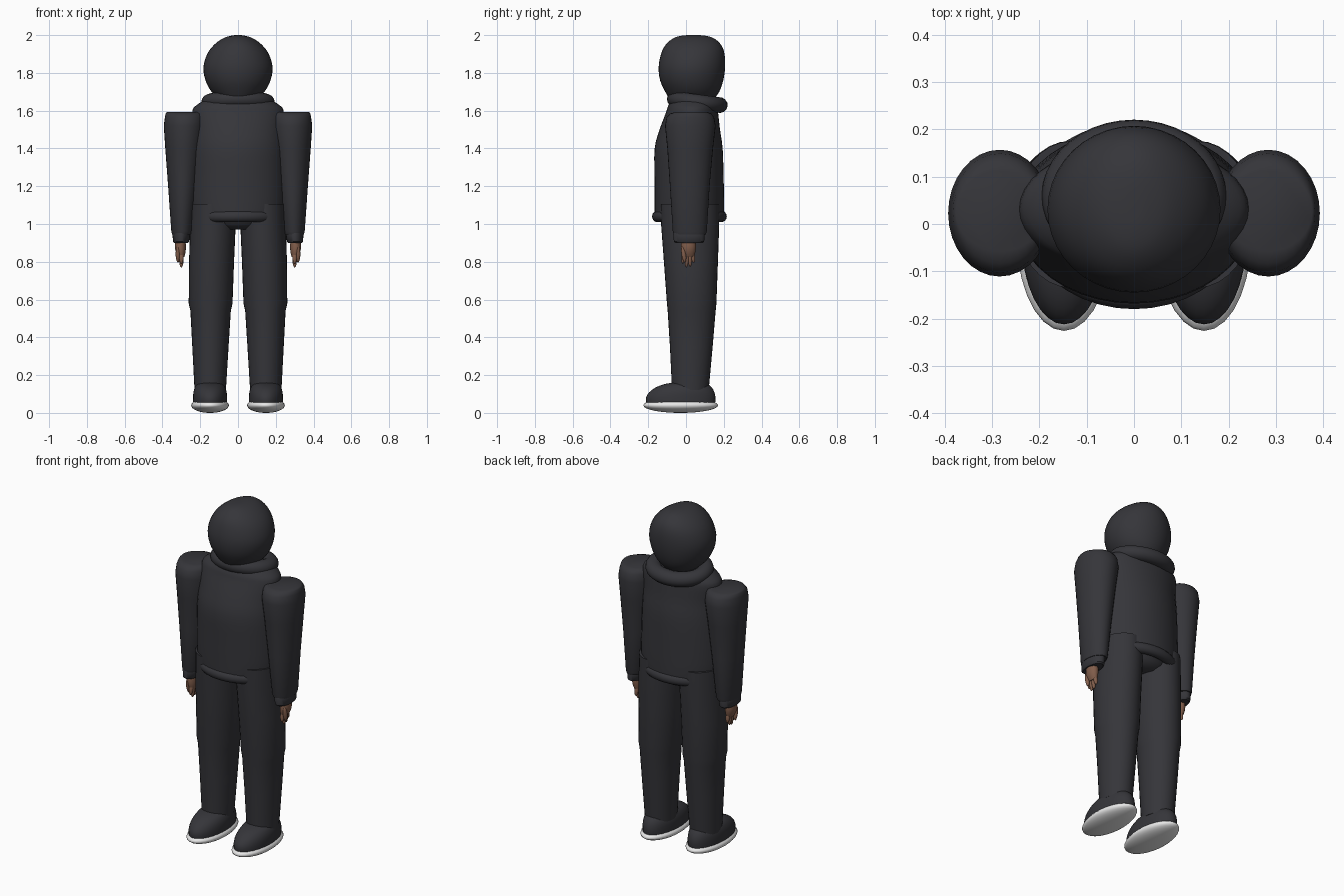
import bpy, bmesh, math
from mathutils import Vector, Matrix

cube = bpy.data.objects.get("Cube")
if cube:
    bpy.data.objects.remove(cube, do_unlink=True)


def material(name, rgb):
    m = bpy.data.materials.new(name)
    m.use_nodes = True
    m.diffuse_color = (*rgb, 1)
    bsdf = m.node_tree.nodes["Principled BSDF"]
    bsdf.inputs["Base Color"].default_value = (*rgb, 1)
    bsdf.inputs["Roughness"].default_value = 0.8
    return m


CLOTH = material("charcoal cloth", (0.036, 0.036, 0.042))
SKIN = material("brown skin", (0.22, 0.11, 0.07))
WHITE = material("white rubber", (0.8, 0.8, 0.8))


def finish(name, bm, mat, angle=40):
    bmesh.ops.recalc_face_normals(bm, faces=bm.faces)
    mesh = bpy.data.meshes.new(name)
    bm.to_mesh(mesh)
    bm.free()
    mesh.materials.append(mat)
    obj = bpy.data.objects.new(name, mesh)
    bpy.context.collection.objects.link(obj)
    bpy.ops.object.select_all(action='DESELECT')
    obj.select_set(True)
    bpy.context.view_layer.objects.active = obj
    bpy.ops.object.shade_smooth_by_angle(angle=math.radians(angle))
    return obj


def smooth_rows(rows, steps):
    """Catmull-Rom interpolation between section rows."""
    out = []
    for i in range(len(rows) - 1):
        p = [rows[max(i - 1, 0)], rows[i], rows[i + 1], rows[min(i + 2, len(rows) - 1)]]
        for s in range(steps):
            t = s / steps
            out.append([0.5 * (2 * b + (c - a) * t + (2 * a - 5 * b + 4 * c - d) * t * t
                               + (3 * b - a - 3 * c + d) * t ** 3) for a, b, c, d in zip(*p)])
    return out + [rows[-1]]


def loft(name, rows, mat, steps=1, n=32, angle=40):
    """Skin oval sections given as (z, centre x, centre y, radius x, radius y)."""
    bm = bmesh.new()
    rings = []
    for z, cx, cy, rx, ry in smooth_rows(rows, steps):
        rings.append([bm.verts.new((cx + rx * math.cos(math.tau * k / n),
                                    cy + ry * math.sin(math.tau * k / n), z)) for k in range(n)])
    for a, b in zip(rings, rings[1:]):
        for k in range(n):
            bm.faces.new((a[k], a[k - 1], b[k - 1], b[k]))
    bm.faces.new(rings[0])
    bm.faces.new(rings[-1])
    return finish(name, bm, mat, angle)


def ring(name, centre, rx, ry, tube_r, tube_z, mat, tilt=0.0, n=40, m=14):
    """Oval padded ring, tilted about the x axis."""
    bm = bmesh.new()
    rows = []
    for i in range(n):
        a = math.tau * i / n
        row = []
        for j in range(m):
            b = math.tau * j / m
            w = tube_r * math.cos(b)
            row.append(bm.verts.new(((rx + w) * math.cos(a), (ry + w) * math.sin(a),
                                     tube_z * math.sin(b))))
        rows.append(row)
    for i in range(n):
        for j in range(m):
            bm.faces.new((rows[i - 1][j - 1], rows[i][j - 1], rows[i][j], rows[i - 1][j]))
    bm.transform(Matrix.Translation(centre) @ Matrix.Rotation(tilt, 4, 'X'))
    return finish(name, bm, mat)


def ellipsoid(name, centre, radii, mat, tilt=0.0):
    bm = bmesh.new()
    bmesh.ops.create_uvsphere(bm, u_segments=28, v_segments=16, radius=1)
    bm.transform(Matrix.Translation(centre) @ Matrix.Rotation(tilt, 4, 'X')
                 @ Matrix.Diagonal((*radii, 1)))
    return finish(name, bm, mat, 60)


# Head, fully covered by a smooth hood
loft("hooded_head", [
    (1.65, 0, 0.03, 0.09, 0.11), (1.70, 0, 0.033, 0.14, 0.143), (1.76, 0, 0.03, 0.172, 0.167),
    (1.83, 0, 0.031, 0.183, 0.176), (1.90, 0, 0.036, 0.163, 0.168), (1.95, 0, 0.039, 0.125, 0.146),
    (1.985, 0, 0.04, 0.075, 0.104), (1.998, 0, 0.04, 0.03, 0.055), (2.0, 0, 0.04, 0.004, 0.006),
], CLOTH, steps=3, n=40, angle=70)

# Rolled hood collar, lower at the back
ring("hood_collar", (0, 0.06, 1.645), 0.15, 0.117, 0.045, 0.042, CLOTH, tilt=-0.13)

# Jacket body and padded hem
loft("jacket_body", [
    (1.03, 0, 0.018, 0.235, 0.183), (1.1, 0, 0.018, 0.25, 0.184), (1.25, 0, 0.016, 0.25, 0.183),
    (1.4, 0, 0.014, 0.246, 0.18), (1.5, 0, 0.02, 0.24, 0.16), (1.59, 0, 0.032, 0.243, 0.138),
    (1.625, 0, 0.035, 0.225, 0.13), (1.66, 0, 0.04, 0.17, 0.115),
], CLOTH, steps=3, n=40)
ring("jacket_hem", (0, 0.018, 1.04), 0.21, 0.17, 0.028, 0.03, CLOTH)
loft("pelvis", [(0.97, 0, 0.02, 0.1, 0.1), (1.0, 0, 0.02, 0.17, 0.14),
                (1.06, 0, 0.02, 0.2, 0.16)], CLOTH)

for side, s in (("left", 1), ("right", -1)):
    # Trouser leg with a slight break at the knee
    loft(side + "_trouser_leg", [
        (0.12, s * 0.147, 0.023, 0.083, 0.097), (0.35, s * 0.146, 0.028, 0.096, 0.113),
        (0.54, s * 0.145, 0.03, 0.107, 0.127), (0.58, s * 0.145, 0.03, 0.116, 0.131),
        (0.8, s * 0.14, 0.026, 0.119, 0.143), (1.0, s * 0.133, 0.022, 0.121, 0.154),
        (1.105, s * 0.133, 0.02, 0.119, 0.155),
    ], CLOTH)

    # Sleeve with flat-topped shoulder
    loft(side + "_sleeve", [
        (0.945, s * 0.297, 0.02, 0.052, 0.085), (0.96, s * 0.296, 0.02, 0.057, 0.09),
        (1.2, s * 0.291, 0.02, 0.079, 0.105), (1.4, s * 0.287, 0.022, 0.098, 0.121),
        (1.52, s * 0.284, 0.023, 0.109, 0.134), (1.565, s * 0.283, 0.023, 0.104, 0.126),
        (1.585, s * 0.283, 0.025, 0.1, 0.108), (1.592, s * 0.283, 0.027, 0.094, 0.085),
    ], CLOTH, angle=60)
    loft(side + "_cuff", [
        (0.9, s * 0.302, 0.016, 0.037, 0.072), (0.907, s * 0.302, 0.016, 0.043, 0.08),
        (0.95, s * 0.3, 0.016, 0.046, 0.084), (0.962, s * 0.3, 0.016, 0.04, 0.078),
    ], CLOTH)

    # Hand: palm, four fingers and a thumb
    loft(side + "_palm", [
        (0.825, s * 0.3, 0.012, 0.016, 0.03), (0.85, s * 0.303, 0.012, 0.025, 0.037),
        (0.88, s * 0.305, 0.013, 0.029, 0.04), (0.92, s * 0.305, 0.014, 0.027, 0.036),
    ], SKIN, steps=3, n=20)
    for i in range(4):
        length = (0.036, 0.046, 0.044, 0.034)[i]
        ellipsoid(f"{side}_finger_{i + 1}", (s * 0.3, -0.012 + i * 0.016, 0.862 - length),
                  (0.012, 0.011, length), SKIN, tilt=0.1 * (i - 1.5))
    ellipsoid(side + "_thumb", (s * 0.318, -0.012, 0.84), (0.012, 0.012, 0.044), SKIN, tilt=0.15)

    # Shoe upper and rounded sole
    loft(side + "_shoe_upper", [
        (0.05, s * 0.148, -0.028, 0.09, 0.182), (0.08, s * 0.148, -0.028, 0.09, 0.184),
        (0.11, s * 0.148, -0.022, 0.088, 0.172), (0.135, s * 0.148, -0.012, 0.08, 0.148),
        (0.153, s * 0.148, 0.0, 0.066, 0.112), (0.163, s * 0.148, 0.008, 0.03, 0.06),
    ], CLOTH, steps=2, angle=60)
    ellipsoid(side + "_shoe_sole", (s * 0.148, -0.028, 0.04), (0.1, 0.198, 0.04), WHITE)
